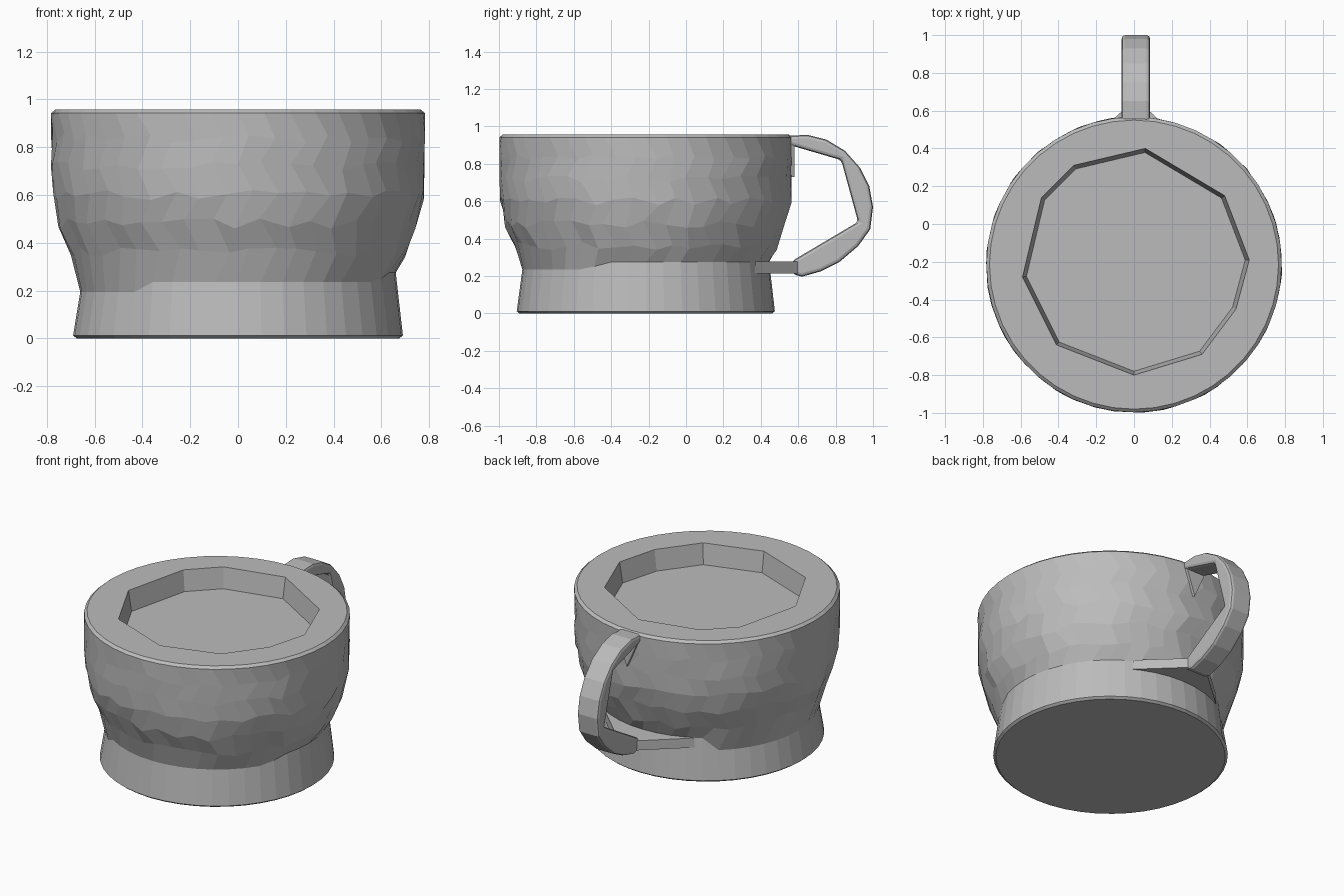
import bpy, bmesh, math, random
from mathutils import Vector

random.seed(4)
cube = bpy.data.objects.get("Cube")
if cube:
    bpy.data.objects.remove(cube, do_unlink=True)

mat = bpy.data.materials.new("plain grey")
mat.use_nodes = True
GREY = (0.5, 0.5, 0.5, 1)
mat.diffuse_color = GREY
mat.node_tree.nodes["Principled BSDF"].inputs["Base Color"].default_value = GREY

CY = -0.215   # bowl axis
SEG = 44


def finish(bm, name):
    bmesh.ops.recalc_face_normals(bm, faces=bm.faces)
    mesh = bpy.data.meshes.new(name)
    bm.to_mesh(mesh)
    bm.free()
    mesh.materials.append(mat)
    ob = bpy.data.objects.new(name, mesh)
    bpy.context.collection.objects.link(ob)
    return ob


def apply_mod(ob, mod):
    bpy.context.view_layer.objects.active = ob
    bpy.ops.object.modifier_apply(modifier=mod.name)


def prism(name, points, lift, bevel=0):
    """Extrude a flat outline along the vector lift."""
    bm = bmesh.new()
    face = bm.faces.new([bm.verts.new(p) for p in points])
    ext = bmesh.ops.extrude_face_region(bm, geom=[face])
    verts = [v for v in ext["geom"] if isinstance(v, bmesh.types.BMVert)]
    bmesh.ops.translate(bm, verts=verts, vec=Vector(lift))
    ob = finish(bm, name)
    if bevel:
        mod = ob.modifiers.new("soft edges", 'BEVEL')
        mod.width = bevel
        mod.segments = 2
        mod.angle_limit = math.radians(50)
        apply_mod(ob, mod)
    return ob


def foot_top(deg):
    """Uneven height of the crease between foot and bowl."""
    if deg < -127 or deg > 130:
        return 0.195
    if deg < -30:
        return 0.235
    return min(0.275, 0.235 + 0.003 * (deg + 30))


# Bowl and foot: stacked rings, staggered and slightly uneven like hand-cut facets
rows = [(0, 0.675), (0.012, 0.69), (None, 0.66), (0.36, 0.705), (0.48, 0.75),
        (0.6, 0.778), (0.72, 0.782), (0.84, 0.782), (0.942, 0.782), (0.957, 0.765)]
bm = bmesh.new()
rings = []
for i, (z, r) in enumerate(rows):
    ring = []
    facet = 3 <= i <= 7
    for k in range(SEG):
        turn = k + (0.5 if facet and i % 2 else 0)
        a = -math.pi + math.tau * turn / SEG
        zz = foot_top(math.degrees(a)) if z is None else z
        rr = r
        if facet:
            zz += random.uniform(-0.022, 0.022)
            rr += random.uniform(-0.005, 0.003)
            a += random.uniform(-0.025, 0.025)
        ring.append(bm.verts.new((rr * math.cos(a), CY + rr * math.sin(a), zz)))
    rings.append(ring)
for low, high in zip(rings, rings[1:]):
    for k in range(SEG):
        n = (k + 1) % SEG
        bm.faces.new((low[k], low[n], high[n], high[k]))
bm.faces.new(rings[0][::-1])
bm.faces.new(rings[-1])
cup = finish(bm, "cup_body")

# Shallow irregular recess cut in the top
outline = [(0.06, 0.4), (0.48, 0.15), (0.61, -0.19), (0.54, -0.45), (0.36, -0.69),
           (0, -0.8), (-0.41, -0.64), (-0.59, -0.28), (-0.49, 0.14), (-0.32, 0.31)]
bm = bmesh.new()
loops = []
for z, s in ((0.825, 0.965), (0.957, 1), (1.1, 1)):
    loops.append([bm.verts.new((x * s, CY + (y - CY) * s, z)) for x, y in outline])
for low, high in zip(loops, loops[1:]):
    for k in range(len(low)):
        n = (k + 1) % len(low)
        bm.faces.new((low[k], low[n], high[n], high[k]))
bm.faces.new(loops[0])
bm.faces.new(loops[-1])
cutter = finish(bm, "recess_cutter")
cutter.hide_render = True
cut = cup.modifiers.new("recess", 'BOOLEAN')
cut.operation = 'DIFFERENCE'
cut.solver = 'EXACT'
cut.object = cutter
apply_mod(cup, cut)
bpy.data.objects.remove(cutter, do_unlink=True)

# Handle: rounded outside, straight-cut inside
outer = [(0.54, 0.95), (0.65, 0.955), (0.75, 0.93), (0.85, 0.87), (0.93, 0.78),
         (0.98, 0.68), (1.0, 0.57), (0.985, 0.45), (0.92, 0.36), (0.82, 0.275),
         (0.72, 0.225), (0.62, 0.197), (0.57, 0.21)]
inner = [(0.565, 0.28), (0.92, 0.49), (0.83, 0.82), (0.54, 0.905)]
prism("handle", [(-0.065, y, z) for y, z in outer + inner], (0.15, 0, 0), 0.018)

# Web spreading from the lower handle end to the foot
prism("handle_lower_web", [(-0.06, 0.6, 0.215), (0.08, 0.6, 0.215),
                           (0.32, 0.37, 0.215), (-0.32, 0.37, 0.215)], (0, 0, 0.062))

# Small pointed gusset under the upper handle end
prism("handle_upper_gusset", [(-0.065, 0.54, 0.92), (0.085, 0.54, 0.92),
                              (0.02, 0.54, 0.73)], (0, 0.04, 0))
